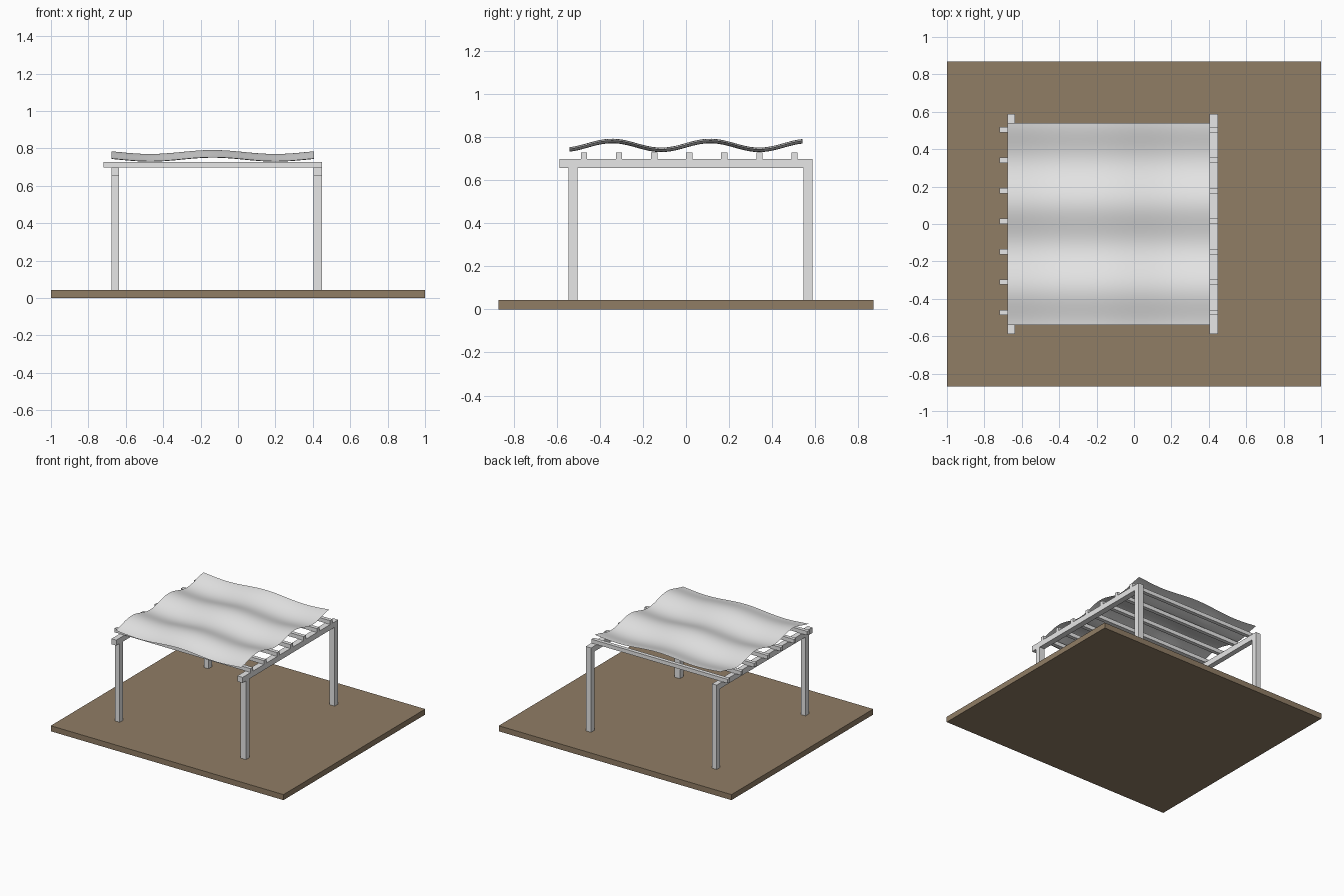
import bpy
import bmesh
from math import cos, pi

cube = bpy.data.objects.get("Cube")
if cube:
    bpy.data.objects.remove(cube, do_unlink=True)


def material(name, rgb):
    mat = bpy.data.materials.new(name)
    mat.use_nodes = True
    mat.diffuse_color = (*rgb, 1)
    mat.node_tree.nodes["Principled BSDF"].inputs["Base Color"].default_value = (*rgb, 1)
    return mat


grey = material("light_grey", (0.8, 0.8, 0.8))
brown = material("earth_brown", (0.28, 0.205, 0.13))


def add_object(name, bm, mat):
    mesh = bpy.data.meshes.new(name)
    bm.to_mesh(mesh)
    bm.free()
    mesh.materials.append(mat)
    obj = bpy.data.objects.new(name, mesh)
    bpy.context.collection.objects.link(obj)
    return obj


def box(name, xs, ys, zs, mat):
    """Box given by its (min, max) span on each axis."""
    bm = bmesh.new()
    bmesh.ops.create_cube(bm, size=1)
    for v in bm.verts:
        v.co = [(a + b) / 2 + (b - a) * c for (a, b), c in zip((xs, ys, zs), v.co)]
    return add_object(name, bm, mat)


# Ground slab
SLAB, BEAM_LOW, BEAM_TOP, RAFTER_TOP = 0.043, 0.655, 0.698, 0.728
box("ground_slab", (-1, 1), (-0.87, 0.87), (0, SLAB), brown)

# Posts and the beam across each pair
for side, xs in (("right", (-0.675, -0.635)), ("left", (0.405, 0.45))):
    box(f"{side}_beam", xs, (-0.587, 0.587), (BEAM_LOW, BEAM_TOP), grey)
    for end, ys in (("front", (-0.545, -0.503)), ("back", (0.544, 0.587))):
        box(f"{end}_{side}_post", xs, ys, (SLAB, BEAM_LOW), grey)

# Rafters
for i in range(7):
    y = -0.473 + 0.1627 * i
    box(f"rafter_{i + 1}", (-0.72, 0.45), (y - 0.0145, y + 0.0145),
        (BEAM_TOP, RAFTER_TOP), grey)

# Wavy canopy sheet
bm = bmesh.new()
bmesh.ops.create_grid(bm, x_segments=48, y_segments=64, size=0.54)
for v in bm.verts:
    v.co.x -= 0.135
    wave_x = 0.0105 * cos(2 * pi * (v.co.x + 0.135) / 0.67)
    wave_y = 0.0205 * cos(2 * pi * (v.co.y - 0.112) / 0.455)
    v.co.z = 0.76 + wave_x + wave_y
for f in bm.faces:
    f.smooth = True
add_object("canopy", bm, grey)
